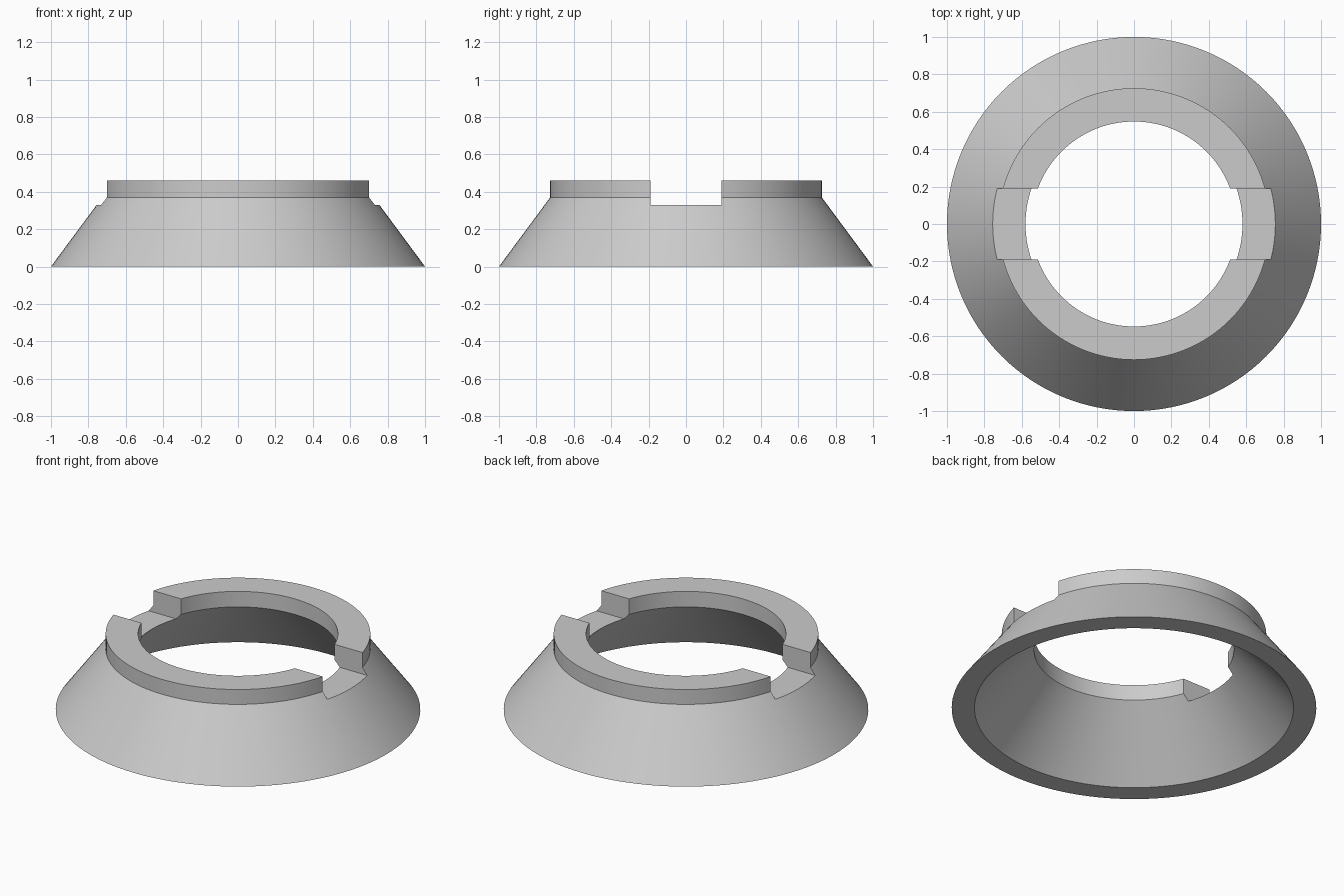
import bpy, bmesh, math
from mathutils import Matrix, Vector

cube = bpy.data.objects.get("Cube")
if cube:
    bpy.data.objects.remove(cube, do_unlink=True)

SEGMENTS = 128
NOTCH_HALF_WIDTH, NOTCH_FLOOR = 0.19, 0.33

grey = bpy.data.materials.new("plain grey")
grey.use_nodes = True
colour = (0.6, 0.6, 0.6, 1)
grey.diffuse_color = colour
grey.node_tree.nodes["Principled BSDF"].inputs["Base Color"].default_value = colour


def make_object(name, bm):
    bmesh.ops.recalc_face_normals(bm, faces=bm.faces)
    mesh = bpy.data.meshes.new(name)
    bm.to_mesh(mesh)
    bm.free()
    obj = bpy.data.objects.new(name, mesh)
    bpy.context.collection.objects.link(obj)
    mesh.materials.append(grey)
    return obj


# Hollow cone with an upright collar: closed wall section turned around z
section = [(1, 0), (0.726, 0.37), (0.726, 0.46),
           (0.548, 0.46), (0.548, 0.366), (0.875, 0)]
bm = bmesh.new()
verts = [bm.verts.new((r, 0, z)) for r, z in section]
edges = [bm.edges.new((v, verts[i - 1])) for i, v in enumerate(verts)]
bmesh.ops.spin(bm, geom=verts + edges, axis=(0, 0, 1), cent=(0, 0, 0),
               angle=math.tau, steps=SEGMENTS, use_merge=True)
bmesh.ops.remove_doubles(bm, verts=bm.verts, dist=0.0001)
ring = make_object("conical_collar", bm)

# Slot across the collar, leaving a notch on the left and the right
bm = bmesh.new()
bmesh.ops.create_cube(bm, size=1, matrix=Matrix.Translation(
    (0, 0, NOTCH_FLOOR + 0.5)) @ Matrix.Diagonal((3, 2 * NOTCH_HALF_WIDTH, 1, 1)))
cutter = make_object("notch_cutter", bm)
cutter.hide_render = True

cut = ring.modifiers.new("notches", "BOOLEAN")
cut.operation = "DIFFERENCE"
cut.solver = "EXACT"
cut.object = cutter

bpy.ops.object.select_all(action="DESELECT")
ring.select_set(True)
bpy.context.view_layer.objects.active = ring
bpy.ops.object.modifier_apply(modifier=cut.name)
bpy.data.objects.remove(cutter, do_unlink=True)
bpy.ops.object.shade_smooth_by_angle(angle=math.radians(25))
